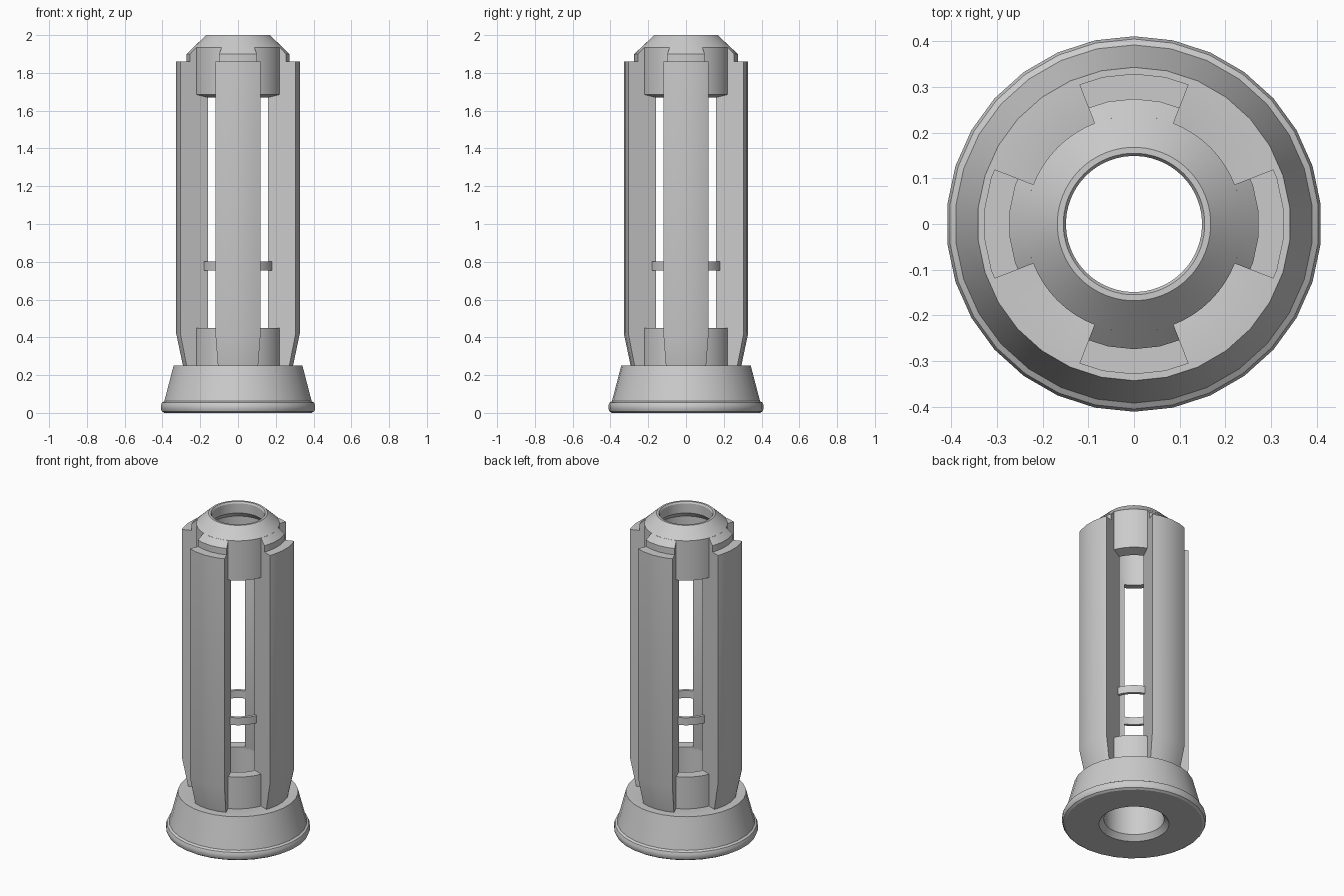
import bpy, bmesh
from math import cos, sin, radians

cube = bpy.data.objects.get("Cube")
if cube:
    bpy.data.objects.remove(cube, do_unlink=True)

grey = bpy.data.materials.new("light_grey")
grey.use_nodes = True
COLOUR = (0.6, 0.6, 0.6, 1)
grey.diffuse_color = COLOUR
grey.node_tree.nodes["Principled BSDF"].inputs["Base Color"].default_value = COLOUR


def revolve(name, profile, start=0, end=360, sides=30):
    """Turn a closed (radius, height) profile about z, over a full turn or a capped sector."""
    step = 360 / sides
    full = end - start == 360
    corners = [step * (k + 0.5) for k in range(-sides, 2 * sides)]
    angles = [a for a in corners if start + 0.01 < a < end - 0.01]
    if not full:
        angles = [start] + angles + [end]
    bm = bmesh.new()
    rows = []
    for a in angles:
        # keep sector ends on the flat sides of the polygon
        off = (a + step / 2) % step - step / 2
        f = cos(radians(step / 2)) / cos(radians(off))
        c, s = f * cos(radians(a)), f * sin(radians(a))
        rows.append([bm.verts.new((r * c, r * s, z)) for r, z in profile])
    n = len(profile)
    pairs = list(zip(rows, rows[1:]))
    if full:
        pairs.append((rows[-1], rows[0]))
    for p, q in pairs:
        for i in range(n):
            j = (i + 1) % n
            bm.faces.new((p[i], q[i], q[j], p[j]))
    if not full:
        bm.faces.new(rows[0])
        bm.faces.new(rows[-1][::-1])
    bmesh.ops.recalc_face_normals(bm, faces=bm.faces)
    mesh = bpy.data.meshes.new(name)
    bm.to_mesh(mesh)
    bm.free()
    mesh.materials.append(grey)
    obj = bpy.data.objects.new(name, mesh)
    bpy.context.collection.objects.link(obj)
    bpy.ops.object.select_all(action="DESELECT")
    obj.select_set(True)
    bpy.context.view_layer.objects.active = obj
    bpy.ops.object.shade_smooth_by_angle(angle=radians(30))
    return obj


BORE, TUBE = 0.172, 0.237
HALF = 21.4  # half the angle of each panel

# Flared foot with a rounded lip and chamfered bore
revolve("base", [(0.2, 0), (0.392, 0), (0.405, 0.008), (0.411, 0.022), (0.411, 0.04),
                 (0.405, 0.054), (0.392, 0.062), (0.343, 0.25), (0.2, 0.25),
                 (BORE, 0.24), (BORE, 0.03)])

# Short tube standing on the foot
revolve("lower_collar", [(BORE, 0.24), (TUBE, 0.24), (TUBE, 0.45), (BORE, 0.45)], sides=60)

# Conical crown whose wall hangs down between the panels
revolve("crown", [(BORE, 1.67), (TUBE, 1.685), (TUBE, 1.935), (0.168, 2), (0.155, 2),
                  (0.149, 1.99), (0.149, 1.93), (BORE, 1.9)], sides=60)

# Four long panels with tapered feet and stepped shoulders
PANEL = [(0.2, 0.245), (0.292, 0.245), (0.329, 0.42), (0.329, 1.86), (0.274, 1.86),
         (0.274, 1.9), (TUBE, 1.935), (0.2, 1.8), (BORE, 1.7), (BORE, 0.44), (0.2, 0.35)]
for side, a in (("left", 0), ("back", 90), ("right", 180), ("front", 270)):
    revolve(side + "_panel", PANEL, a - HALF, a + HALF)

# Thin ring segments bridging the gaps between panels
RING = [(0.174, 0.755), (0.193, 0.755), (0.193, 0.802), (0.174, 0.802)]
for side, a in (("back_left", 45), ("back_right", 135), ("front_right", 225), ("front_left", 315)):
    revolve(side + "_ring_segment", RING, a - 25, a + 25, sides=60)
